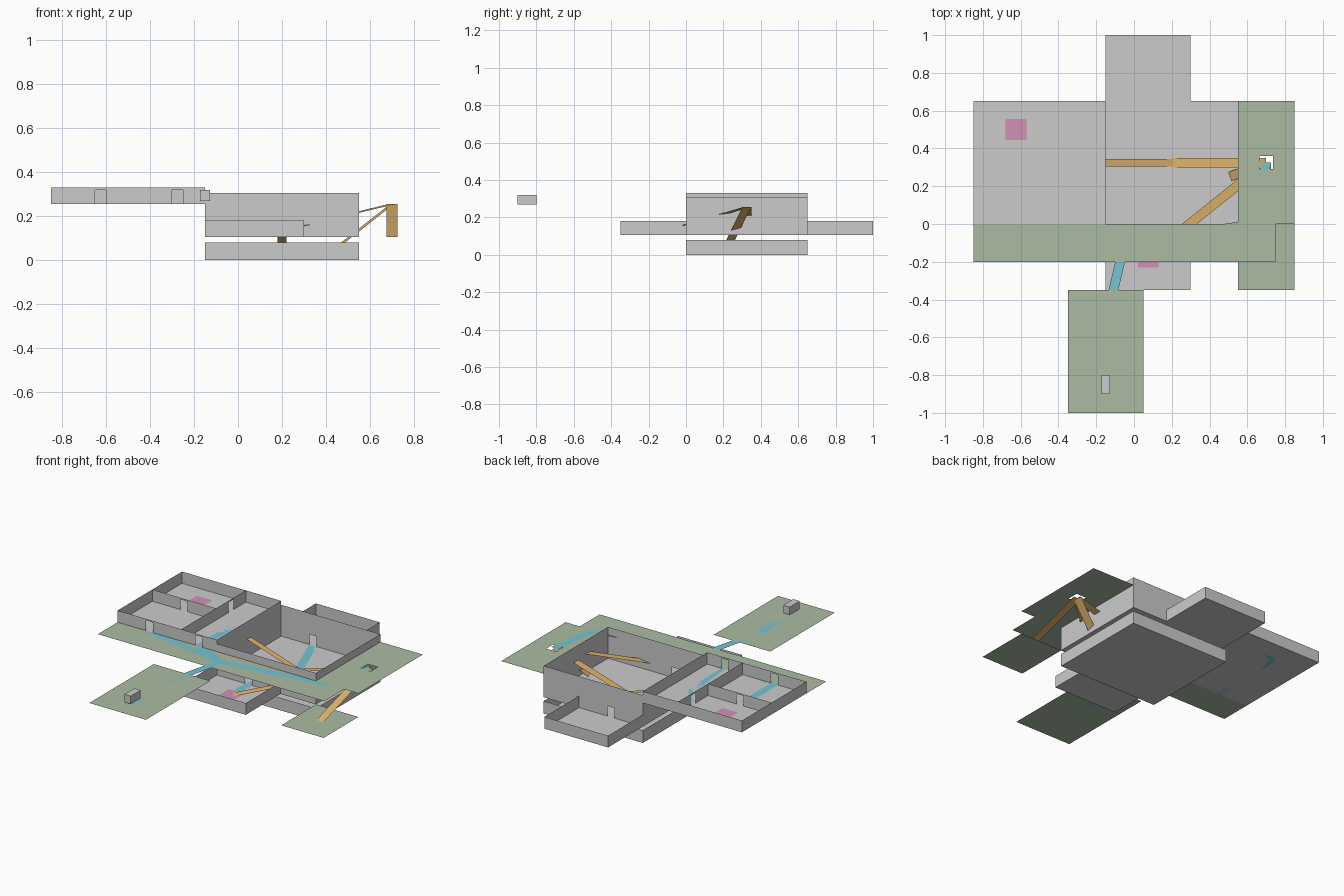
import bpy
from mathutils import Vector

if "Cube" in bpy.data.objects:
    bpy.data.objects.remove(bpy.data.objects["Cube"])


def material(name, rgb):
    m = bpy.data.materials.new(name)
    m.diffuse_color = (*rgb, 1)
    m.use_nodes = True
    m.node_tree.nodes["Principled BSDF"].inputs["Base Color"].default_value = m.diffuse_color
    return m


GREEN = material("grass", (0.40, 0.50, 0.36))
ORANGE = material("ramp_orange", (0.75, 0.45, 0.15))
CYAN = material("path_cyan", (0.18, 0.55, 0.65))
PINK = material("marker_pink", (0.65, 0.28, 0.48))
UP, MAIN, LOW = 0.255, 0.105, 0.0     # floor levels


def sheets(name, quads, mat=None):
    """One object made of separate four-sided sheets."""
    verts = [v for q in quads for v in q]
    faces = [tuple(range(4 * i, 4 * i + 4)) for i in range(len(quads))]
    me = bpy.data.meshes.new(name)
    me.from_pydata(verts, [], faces)
    ob = bpy.data.objects.new(name, me)
    bpy.context.collection.objects.link(ob)
    if mat:
        me.materials.append(mat)
    return ob


def flat(x0, x1, y0, y1, z):
    return [(x0, y0, z), (x1, y0, z), (x1, y1, z), (x0, y1, z)]


def wall(axis, at, a, b, z, h, door=None):
    """Upright sheet along x or y, with an optional doorway centred at door."""
    def up(a, b, z0, z1):
        pts = [(a, z0), (b, z0), (b, z1), (a, z1)]
        return [(p, at, q) if axis == 'x' else (at, p, q) for p, q in pts]
    if door is None:
        return [up(a, b, z, z + h)]
    l, r, t = door - 0.025, door + 0.025, z + 0.065
    return [up(a, l, z, z + h), up(r, b, z, z + h), up(l, r, t, z + h)]


def room(name, x0, x1, y0, y1, z, h, skip="", **doors):
    """Open-topped room; walls are s, n, w, e."""
    q = [flat(x0, x1, y0, y1, z)]
    for side, axis, at, a, b in (("s", 'x', y0, x0, x1), ("n", 'x', y1, x0, x1),
                                 ("w", 'y', x0, y0, y1), ("e", 'y', x1, y0, y1)):
        if side not in skip:
            q += wall(axis, at, a, b, z, h, doors.get(side))
    sheets(name, q)


def ribbon(name, points, width, mat):
    """Flat strips joining the points, level across their width."""
    q = []
    for p, r in zip(points, points[1:]):
        p, r = Vector(p), Vector(r)
        d = r - p
        s = Vector((-d.y, d.x, 0)).normalized() * width / 2
        q.append([p - s, r - s, r + s, p + s])
    sheets(name, q, mat)


# rooms
room("lower_room", -0.15, 0.55, 0, 0.65, LOW, 0.08)
room("main_hall", -0.15, 0.55, 0, 0.65, MAIN, 0.20, s=0.075, n=0.075)
room("back_room", -0.15, 0.30, 0.65, 1.0, MAIN, 0.075, skip="s")
room("front_room", -0.15, 0.30, -0.35, 0, MAIN, 0.075, skip="n")
room("upper_back_room", -0.85, -0.40, 0.35, 0.65, UP, 0.075, s=-0.625, e=0.5)
room("upper_front_room", -0.85, -0.40, 0, 0.35, UP, 0.075, skip="n", s=-0.625)
room("upper_corridor", -0.40, -0.15, 0, 0.65, UP, 0.075, skip="w", s=-0.275)

# outdoor floors; the side deck has a square shaft opening
sheets("terrace", [flat(-0.85, 0.75, -0.2, 0, UP)], GREEN)
hx0, hx1, hy0, hy1 = 0.665, 0.735, 0.29, 0.36
sheets("side_deck", [flat(0.55, hx0, 0, 0.65, UP), flat(hx1, 0.85, 0, 0.65, UP),
                     flat(hx0, hx1, 0, hy0, UP), flat(hx0, hx1, hy1, 0.65, UP)], GREEN)
sheets("low_yard", [flat(0.55, 0.85, -0.35, 0, MAIN)], GREEN)
sheets("far_yard", [flat(-0.35, 0.05, -1.0, -0.35, UP)], GREEN)

# ramps between levels
top, hall = (0.70, 0.325, UP), (0.20, 0.325, MAIN)
for name, a, b, w in (("corridor_ramp", (-0.275, 0.325, UP), hall, 0.04),
                      ("hall_ramp", hall, top, 0.05),
                      ("front_room_ramp", (0.075, -0.175, MAIN), top, 0.05),
                      ("yard_ramp", (0.70, -0.175, MAIN), top, 0.05),
                      ("cellar_ramp", (0.375, 0.20, LOW), top, 0.05),
                      ("hall_cellar_ramp", hall, (0.20, 0.50, LOW), 0.04)):
    ribbon(name, [a, b], w, ORANGE)

# walking paths, lying in the floors
mid = (-0.05, -0.1)
for name, pts, z in (
        ("bridge_path", [mid, (-0.15, -0.525)], UP),
        ("far_yard_path", [(-0.15, -0.525), (-0.15, -0.85)], UP),
        ("front_room_path", [(-0.625, 0.5), (-0.625, 0.175), (-0.625, 0), mid], UP),
        ("corridor_path", [(-0.625, 0.5), (-0.4, 0.5), (-0.275, 0.325), (-0.275, 0), mid], UP),
        ("deck_path", [mid, (0.65, 0), (0.70, 0.325)], UP),
        ("hall_back_path", [(0.2, 0.325), (0.075, 0.65), (0.075, 0.825)], MAIN),
        ("hall_front_path", [(0.2, 0.325), (0.075, 0), (0.075, -0.175)], MAIN)):
    ribbon(name, [(x, y, z) for x, y in pts], 0.05, CYAN)

# floor markers
for name, x, y, z in (("upper_marker", -0.625, 0.5, UP), ("lower_marker", 0.075, -0.175, MAIN)):
    sheets(name, [flat(x - 0.055, x + 0.055, y - 0.055, y + 0.055, z + 0.002)], PINK)

# crate in the far yard
bpy.ops.mesh.primitive_cube_add(size=1, location=(-0.15, -0.85, 0.295))
crate = bpy.context.object
crate.name = "crate"
crate.scale = (0.045, 0.10, 0.05)
